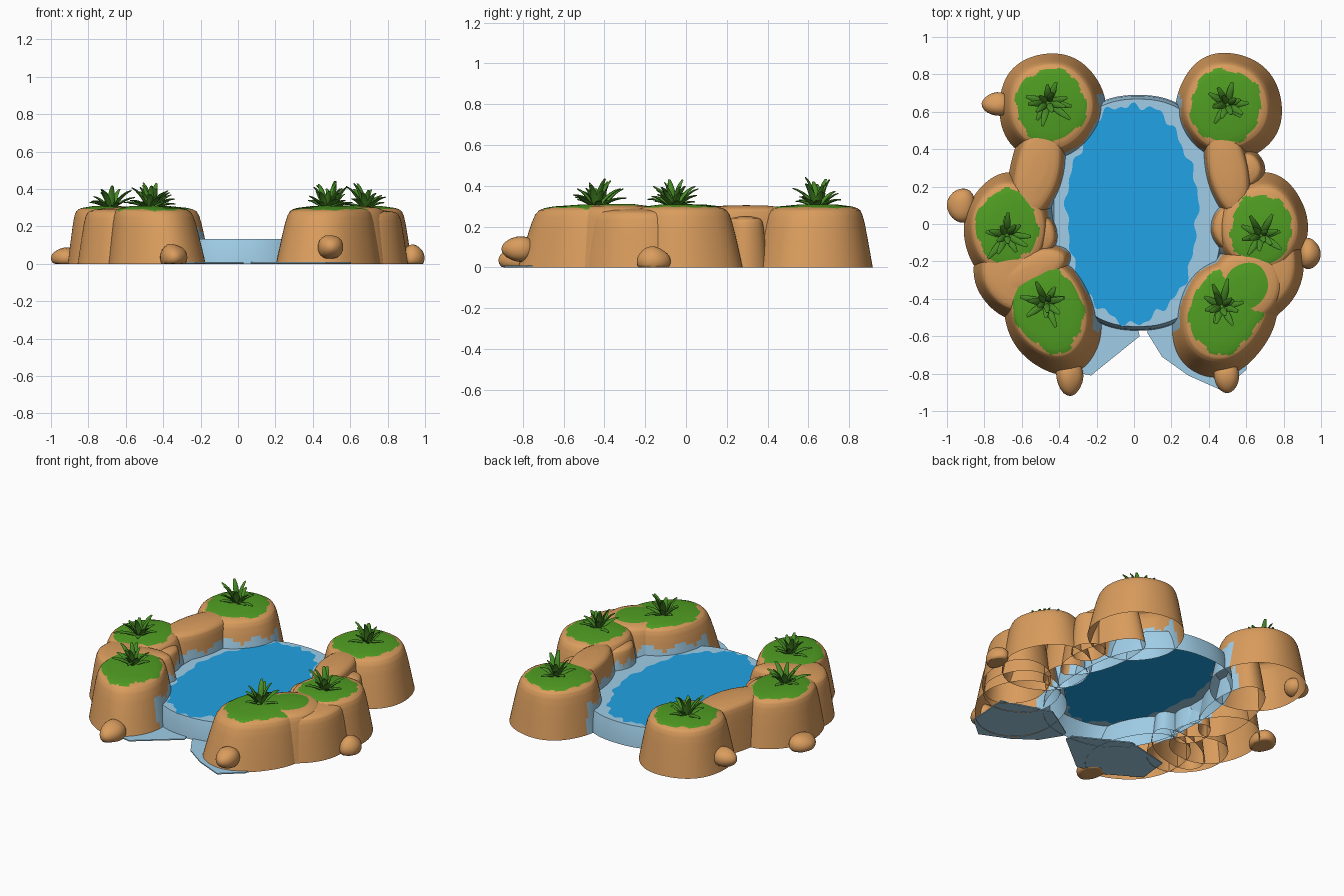
import bpy, bmesh, math, random
from mathutils import Vector

if "Cube" in bpy.data.objects:
    bpy.data.objects.remove(bpy.data.objects["Cube"])

random.seed(4)
TAU = 2 * math.pi


def material(name, rgb):
    m = bpy.data.materials.new(name)
    m.diffuse_color = (*rgb, 1)
    m.use_nodes = True
    m.node_tree.nodes["Principled BSDF"].inputs["Base Color"].default_value = m.diffuse_color
    return m


ROCK = material("tan rock", (0.70, 0.335, 0.11))
GRASS = material("grass green", (0.08, 0.34, 0.016))
LEAF = material("leaf green", (0.062, 0.26, 0.018))
WATER = material("deep water blue", (0.015, 0.36, 0.78))
FOAM = material("pale water blue", (0.36, 0.63, 0.82))


def finish(name, bm, mats, angle=40):
    bmesh.ops.recalc_face_normals(bm, faces=bm.faces)
    me = bpy.data.meshes.new(name)
    bm.to_mesh(me)
    bm.free()
    ob = bpy.data.objects.new(name, me)
    bpy.context.collection.objects.link(ob)
    for m in mats:
        me.materials.append(m)
    bpy.ops.object.select_all(action='DESELECT')
    ob.select_set(True)
    bpy.context.view_layer.objects.active = ob
    bpy.ops.object.shade_smooth_by_angle(angle=math.radians(angle))
    return ob


def skin(bm, rings):
    """Join equal-length closed rings of vertices; returns faces per band."""
    bands = []
    for a, b in zip(rings, rings[1:]):
        n = len(a)
        bands.append([bm.faces.new((a[i], a[(i + 1) % n], b[(i + 1) % n], b[i]))
                      for i in range(n)])
    return bands


# pool outline (superellipse)
PX, PY, PRX, PRY = 0.02, 0.06, 0.465, 0.63


def pool_point(a, s):
    c, d = math.cos(a), math.sin(a)
    r = (abs(c) ** 2.35 + abs(d) ** 2.35) ** (-1 / 2.35)
    return PX + PRX * s * r * c, PY + PRY * s * r * d


def in_pool(x, y):
    return (abs(x - PX) / PRX) ** 2.35 + (abs(y - PY) / PRY) ** 2.35


# wall profile: (radius factor, height factor)
PROFILE = [(1, 0), (.95, .24), (.9, .48), (.85, .7), (.81, .83), (.765, .905),
           (.70, .94), (.60, .965), (.3, .995), (.02, 1)]


def profile(t):
    f = t * (len(PROFILE) - 1)
    i = min(int(f), len(PROFILE) - 2)
    k = f - i
    (r0, z0), (r1, z1) = PROFILE[i], PROFILE[i + 1]
    return r0 + (r1 - r0) * k, z0 + (z1 - z0) * k


def rock(name, x, y, rx, ry, rot=0, h=.31, top=(0, 0), grass=0.0, seed=0.0):
    """Sloping mound; grass is the radius factor of its green cap."""
    bm = bmesh.new()
    n, m, rings = 72, 27, []
    for j in range(m + 1):
        r, z = profile(j / m)
        ring = []
        for i in range(n):
            a = TAU * i / n
            bump = 1 + .012 * math.sin(3 * a + seed) + .01 * math.sin(5 * a + 2 * seed)
            u, v = rx * r * bump * math.cos(a), ry * r * bump * math.sin(a)
            ring.append(bm.verts.new((
                x + u * math.cos(rot) - v * math.sin(rot) + top[0] * (1 - r) * 1.5,
                y + u * math.sin(rot) + v * math.cos(rot) + top[1] * (1 - r) * 1.5,
                z * h)))
        rings.append(ring)
    bands = skin(bm, rings)
    bm.faces.new(rings[-1]).material_index = 1 if grass else 0
    for j, band in enumerate(bands):
        for i, f in enumerate(band):
            a = TAU * i / n
            r = profile((j + .5) / m)[0]
            edge = grass + .03 * math.sin(4 * a + 3 * seed) + .02 * math.sin(11 * a + seed)
            c = f.calc_center_median()
            if grass and r < edge:
                f.material_index = 1
            # wet band where the rock meets the pool
            elif c.z < .175 + .02 * math.sin(9 * a) and in_pool(c.x, c.y) < 1.15:
                f.material_index = 2
    finish(name, bm, [ROCK, GRASS, FOAM], 60)


# grass-topped rocks
rock("back_left_rock", -.44, .62, .285, .295, top=(-.01, .03), grass=.66, seed=1)
rock("back_right_rock", .505, .62, .285, .295, top=(-.03, .02), grass=.67, seed=2)
rock("middle_left_rock", -.66, -.03, .25, .30, top=(-.04, .03), grass=.66, seed=3)
rock("middle_right_rock", .67, -.01, .26, .285, top=(.02, -.03), grass=.64, seed=4)
rock("front_left_rock", -.435, -.48, .25, .335, rot=.35, top=(-.06, .07), grass=.72, seed=5)
rock("front_right_rock", .48, -.49, .27, .34, rot=-.4, top=(.03, .07), grass=.70, seed=6.3)
rock("front_right_shoulder", .60, -.33, .23, .25, rot=-.5, h=.312, grass=.5, seed=3)

# bare rock ridges and fillers between them
rock("back_left_ridge", -.515, .29, .15, .33, rot=-.22, h=.305, seed=1)
rock("back_right_ridge", .50, .30, .13, .31, rot=.2, h=.305, seed=2)
rock("back_right_foot", .60, .29, .10, .11, h=.25, seed=1)
rock("left_filler", -.64, -.27, .21, .25, rot=.5, h=.30, seed=3)
rock("left_crest", -.56, -.26, .26, .13, rot=.45, h=.306, seed=1)
rock("right_filler", .70, -.26, .2, .27, rot=-.4, h=.29, seed=4)
rock("inner_left_rock", -.5, -.06, .1, .13, h=.27, seed=2)
rock("inner_right_rock", .52, -.02, .12, .15, h=.27, seed=5)


# small boulders at the foot of the rocks
def boulder(x, y, z, sx, sy, sz, rot):
    bm = bmesh.new()
    bmesh.ops.create_icosphere(bm, subdivisions=3, radius=1)
    for v in bm.verts:
        k = 1 - .15 * v.co.x + .05 * math.sin(4 * v.co.y + x * 9)
        u, w = v.co.x * sx, v.co.y * k * sy
        v.co = (x + u * math.cos(rot) - w * math.sin(rot),
                y + u * math.sin(rot) + w * math.cos(rot), max(0, z + v.co.z * k * sz))
    finish("boulder", bm, [ROCK], 60)


boulder(-.735, .64, .09, .08, .062, .06, 3.1)
boulder(-.925, .10, .03, .076, .088, .06, 3.1)
boulder(-.345, -.82, .035, .1, .072, .07, -1.5)
boulder(.495, -.82, .09, .085, .065, .065, -1.5)
boulder(.94, -.16, .03, .058, .085, .07, 0)

# pool: wavy deep water, pale rim and sloping wall, open below
bm = bmesh.new()
n = 180
rings = []
for s, z in ((1.0, 0), (.99, .07), (.965, .132)):
    rings.append([bm.verts.new((*pool_point(TAU * i / n, s), z)) for i in range(n)])
inner = []
for i in range(n):
    a = TAU * i / n
    w = 1 + .022 * math.sin(17 * a) + .018 * math.sin(29 * a + 1) + .018 * math.sin(7 * a)
    inner.append(bm.verts.new((-.01 + .35 * w * math.cos(a),
                               .055 + .585 * w * math.sin(a), .132)))
rings.append(inner)
skin(bm, rings)
centre = bm.verts.new((-.01, .055, .132))
for i in range(n):
    bm.faces.new((inner[i], inner[(i + 1) % n], centre)).material_index = 1
finish("pool", bm, [FOAM, WATER])


# thin runoff sheets on the ground at the front
def sheet(name, pts):
    bm = bmesh.new()
    f = bm.faces.new([bm.verts.new((px, py, .002)) for px, py in pts])
    ext = bmesh.ops.extrude_face_region(bm, geom=[f])
    for v in ext["geom"]:
        if isinstance(v, bmesh.types.BMVert):
            v.co.z = .009
    finish(name, bm, [FOAM])


sheet("left_runoff", [(.03, -.6), (-.23, -.81), (-.42, -.77), (-.62, -.65),
                      (-.6, -.45), (-.3, -.38), (.02, -.55)])
sheet("right_runoff", [(.07, -.58), (.15, -.71), (.29, -.81), (.47, -.89),
                       (.6, -.78), (.62, -.5), (.3, -.4), (.08, -.54)])


# tufts of curved, fleshy blades
def tuft(name, x, y, z=.295):
    bm = bmesh.new()
    count = 14
    for k in range(count):
        a = TAU * k / count + random.uniform(-.3, .3)
        out = Vector((math.cos(a), math.sin(a), 0))
        side = Vector((-out.y, out.x, 0))
        up = (.5, .95, 1.3)[k % 3] + random.uniform(-.15, .15)
        length = random.uniform(.10, .16)
        p = Vector((x, y, z)) + out * .008
        rings = []
        for j in range(7):
            t = j / 6
            e = up - .7 * t * t
            d = out * math.cos(e) + Vector((0, 0, math.sin(e)))
            nrm = side.cross(d)
            w = .004 + .014 * math.sin(math.pi * (.15 + .78 * t))
            rings.append([bm.verts.new(p + side * w * math.cos(q) + nrm * .4 * w * math.sin(q))
                          for q in (TAU * i / 6 for i in range(6))])
            p = p + d * length / 6
        skin(bm, rings)
        bm.faces.new(rings[-1])
    finish(name, bm, [LEAF], 50)


for name, x, y in (("back_left_tuft", -.46, .65), ("back_right_tuft", .50, .64),
                   ("middle_left_tuft", -.68, -.06), ("middle_right_tuft", .68, -.06),
                   ("front_left_tuft", -.47, -.42), ("front_right_tuft", .47, -.44)):
    tuft(name, x, y)
